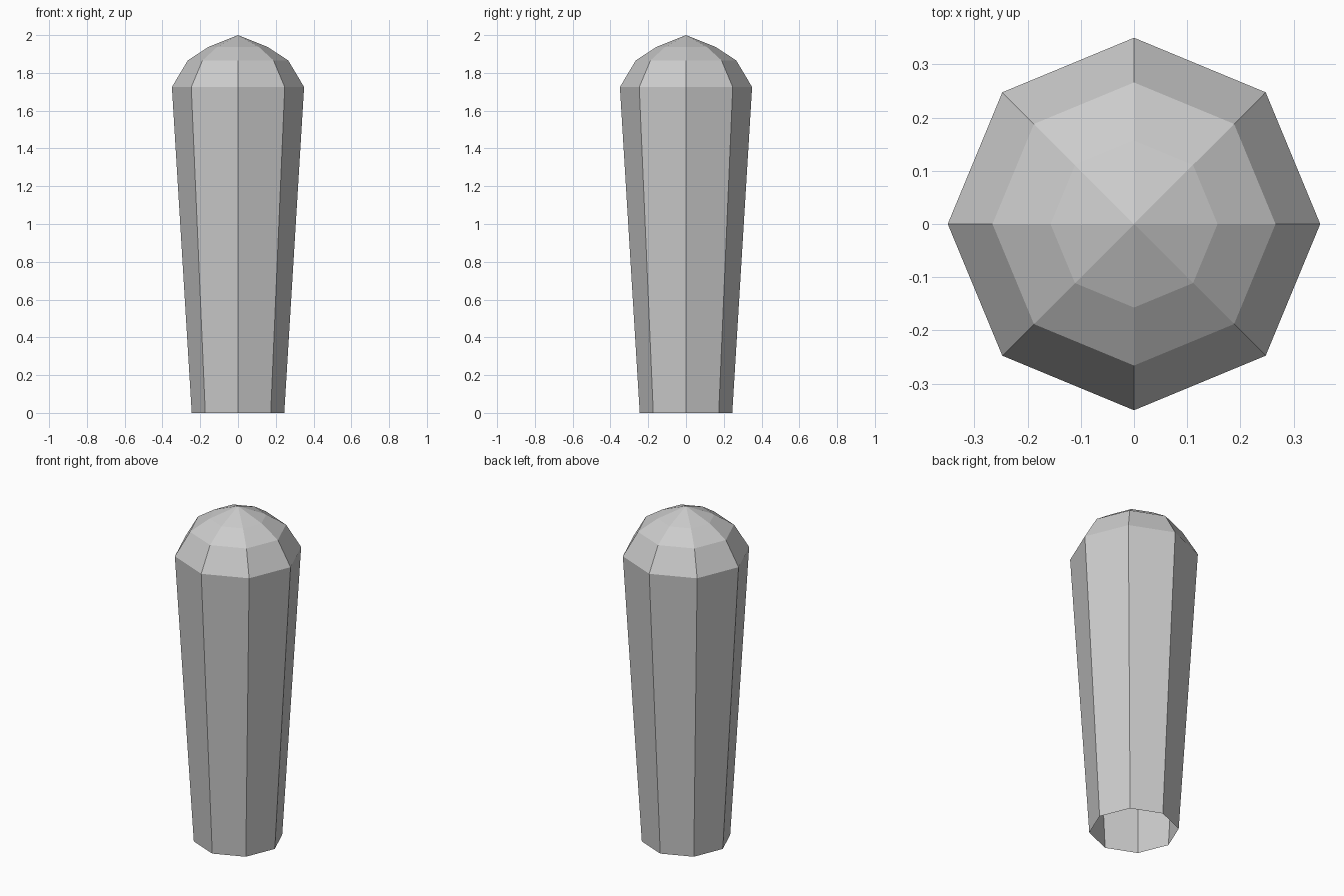
import bpy, bmesh
from math import cos, sin, tau

if "Cube" in bpy.data.objects:
    bpy.data.objects.remove(bpy.data.objects["Cube"])

SIDES = 8
# (radius, height) from the open base to the dome shoulder
PROFILE = [(0.245, 0.0), (0.35, 1.725), (0.266, 1.866), (0.157, 1.937)]

bm = bmesh.new()

# Octagonal rings, with corners on the axes
rings = [[bm.verts.new((r * cos(tau * i / SIDES), r * sin(tau * i / SIDES), z))
          for i in range(SIDES)] for r, z in PROFILE]
apex = bm.verts.new((0, 0, 2.0))

# Flared shaft and faceted dome, open underneath
for i in range(SIDES):
    j = (i + 1) % SIDES
    for low, high in zip(rings, rings[1:]):
        bm.faces.new((low[i], low[j], high[j], high[i]))
    bm.faces.new((rings[-1][i], rings[-1][j], apex))

mesh = bpy.data.meshes.new("domed_post")
bm.to_mesh(mesh)
bm.free()
bpy.context.collection.objects.link(bpy.data.objects.new("domed_post", mesh))
